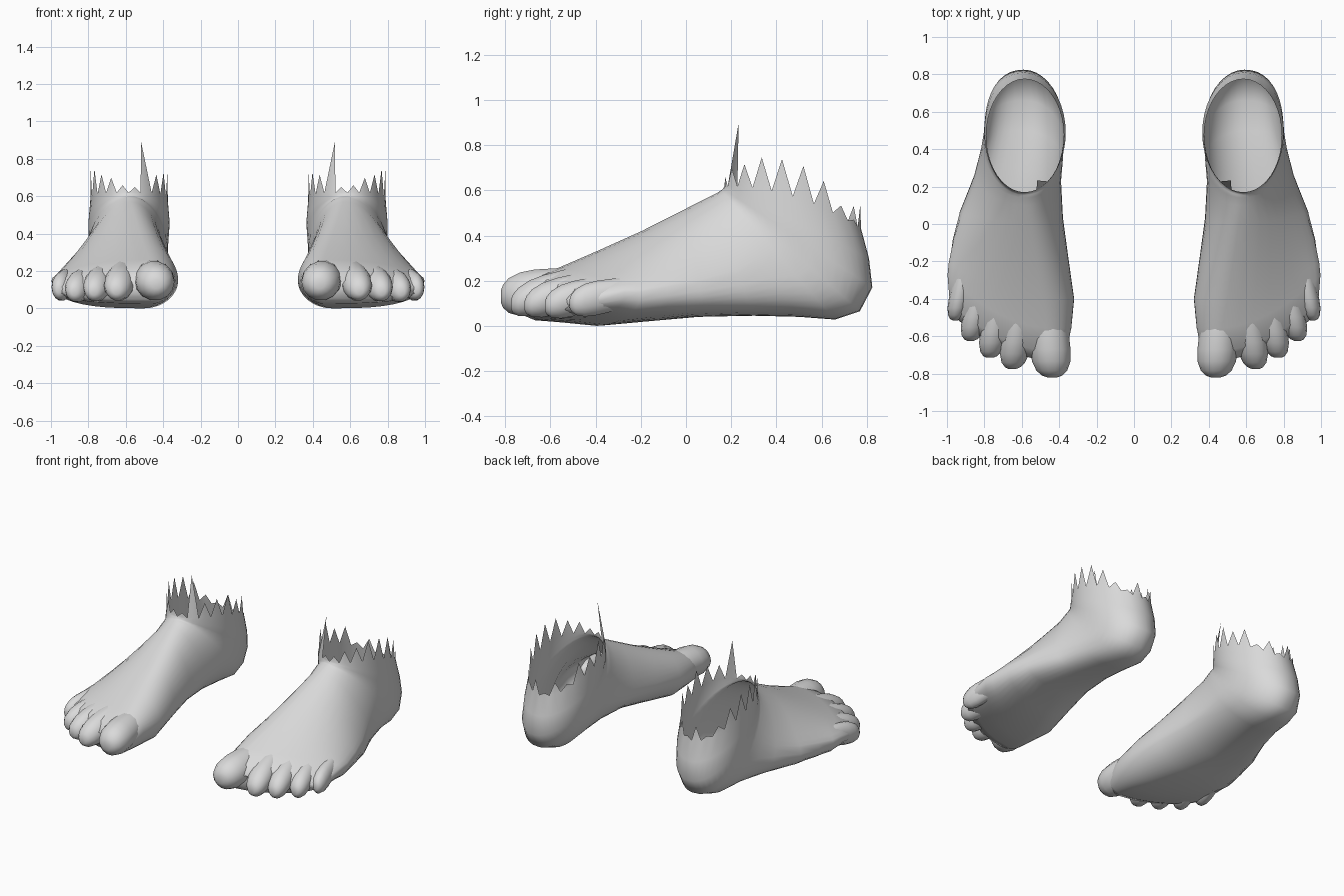
import bpy, bmesh, math
from mathutils import Vector

if "Cube" in bpy.data.objects:
    bpy.data.objects.remove(bpy.data.objects["Cube"])

N = 40  # sides of the foot cross-sections

skin = bpy.data.materials.new("light_grey")
skin.diffuse_color = (0.7, 0.7, 0.7, 1)
skin.use_nodes = True
skin.node_tree.nodes["Principled BSDF"].inputs["Base Color"].default_value = skin.diffuse_color


def finish(name, bm):
    """Turn a bmesh into a smooth object mirrored to the other foot."""
    bmesh.ops.recalc_face_normals(bm, faces=bm.faces)
    for f in bm.faces:
        f.smooth = True
    me = bpy.data.meshes.new(name)
    bm.to_mesh(me)
    bm.free()
    me.materials.append(skin)
    ob = bpy.data.objects.new(name, me)
    bpy.context.collection.objects.link(ob)
    mod = ob.modifiers.new("other_foot", 'MIRROR')
    mod.use_mirror_merge = False
    return ob


def loft(bm, rings):
    """Skin a list of closed rings of points; the first ring is capped."""
    loops = [[bm.verts.new(p) for p in r] for r in rings]
    for a, b in zip(loops, loops[1:]):
        n = len(a)
        for i in range(n):
            j = (i + 1) % n
            bm.faces.new((a[i], a[j], b[j], b[i]))
    bm.faces.new(loops[0])
    return loops


def spow(v, e):
    return 0.0 if abs(v) < 1e-6 else math.copysign(abs(v) ** e, v)


def section(ty, tz, by, bz, xi, xo, xm, f, e, pb, skew):
    """Cross-section between an instep point and a sole or heel point."""
    top, bot = Vector((0, ty, tz)), Vector((0, by, bz))
    mid = bot.lerp(top, f)
    # Inner arch: the sole's lowest line moves outward in the middle of the foot
    arch = 0.12 * max(0, 1 - abs(by - 0.08) / 0.5)
    pts = []
    for i in range(N):
        t = 2 * math.pi * i / N
        c, s = math.cos(t), math.sin(t)
        if s < -1e-6:    # sole, rounder on the inner side
            p = pb if c > 0 else 1.0
            c, s = spow(c, p), spow(s, p)
        elif c > 0:      # hollow outer flank
            s = spow(s, e)
        x = xm + c * ((xo - xm) if c > 0 else (xm - xi))
        if s < 0:
            x += arch * -s * (1 - abs(c) * 0.5)
        q = mid.lerp(top, s) if s > 0 else mid.lerp(bot, -s)
        pts.append((x, q.y + skew * max(0, x - 0.42) ** 2, q.z))
    return pts


# Foot body: sections fan from the toe roots round the heel to the ankle
# instep y,z | sole y,z | inner, outer, ridge x | side height, flank, sole shape, skew
SECTIONS = [
    (-.73, .15, -.73, .05, .40, .96, .46, .5, 1.0, .75, .8),
    (-.68, .21, -.67, .025, .36, .985, .46, .5, 1.0, .75, .8),
    (-.56, .26, -.55, .015, .335, .997, .47, .55, 1.1, .75, .85),
    (-.40, .33, -.40, .00, .32, .99, .50, .45, 1.35, .75, .6),
    (-.20, .42, -.18, .02, .35, .965, .53, .38, 1.65, .75, .35),
    (.00, .52, .05, .04, .38, .92, .56, .32, 1.9, .75, .1),
    (.10, .57, .30, .045, .39, .85, .575, .35, 1.6, .75, 0),
    (.14, .59, .50, .04, .38, .82, .58, .42, 1.2, .75, 0),
    (.155, .60, .66, .028, .375, .805, .58, .45, 1.0, .75, 0),
    (.16, .603, .77, .065, .375, .80, .59, .47, 1.0, .78, 0),
    (.163, .607, .825, .17, .37, .80, .59, .5, 1.0, .88, 0),
    (.167, .612, .81, .30, .365, .80, .59, .5, 1.0, .95, 0),
    (.17, .618, .775, .43, .375, .79, .585, .5, 1.0, 1.0, 0),
]
rings = [section(*s) for s in SECTIONS]
# The rim stands a little higher at the sides of the ankle
rings[-1] = [(x, y, z + .05 * math.cos(2 * math.pi * i / N) ** 2)
             for i, (x, y, z) in enumerate(rings[-1])]
bm = bmesh.new()
loops = loft(bm, rings)

# Torn rim: one upright spike over every second rim vertex
SPIKES = [.15, .14, .10, .08, .04, .03, .28, .10, .12, .14,
          .10, .12, .03, .08, .02, .10, .02, .05, .12, .15]
rim = loops[-1]
for k, h in enumerate(SPIKES):
    a, b, c = rim[2 * k], rim[2 * k + 1], rim[(2 * k + 2) % N]
    lean = .03 if h > .2 else 0
    tip = bm.verts.new(b.co + Vector((lean, lean, h)))
    bm.faces.new((a, b, tip))
    bm.faces.new((b, c, tip))
finish("foot_body", bm)


def toe(name, root, tip, w, h, n=14):
    """Rounded toe running from inside the forefoot to its tip."""
    root, tip = Vector(root), Vector(tip)
    rings = []
    for u, r in ((0, .5), (.25, .8), (.5, .95), (.7, 1), (.83, .95),
                 (.93, .76), (.98, .5), (1, .25)):
        p = root.lerp(tip, u)
        p.z = root.z + (tip.z - root.z) * u ** 1.25
        rings.append([(p.x + w * r * math.cos(2 * math.pi * i / n), p.y,
                       p.z + h * r * math.sin(2 * math.pi * i / n))
                      for i in range(n)])
    bm = bmesh.new()
    loops = loft(bm, rings)
    bm.faces.new(loops[-1])
    finish(name, bm)


# Toes from the big one outward
toe("big_toe", (.47, -.32, .18), (.437, -.82, .13), .108, .104)
toe("second_toe", (.585, -.30, .225), (.65, -.775, .095), .082, .085)
toe("third_toe", (.69, -.25, .205), (.77, -.715, .09), .076, .082)
toe("fourth_toe", (.785, -.20, .18), (.875, -.625, .088), .070, .080)
toe("little_toe", (.88, -.12, .165), (.957, -.515, .10), .056, .078)
